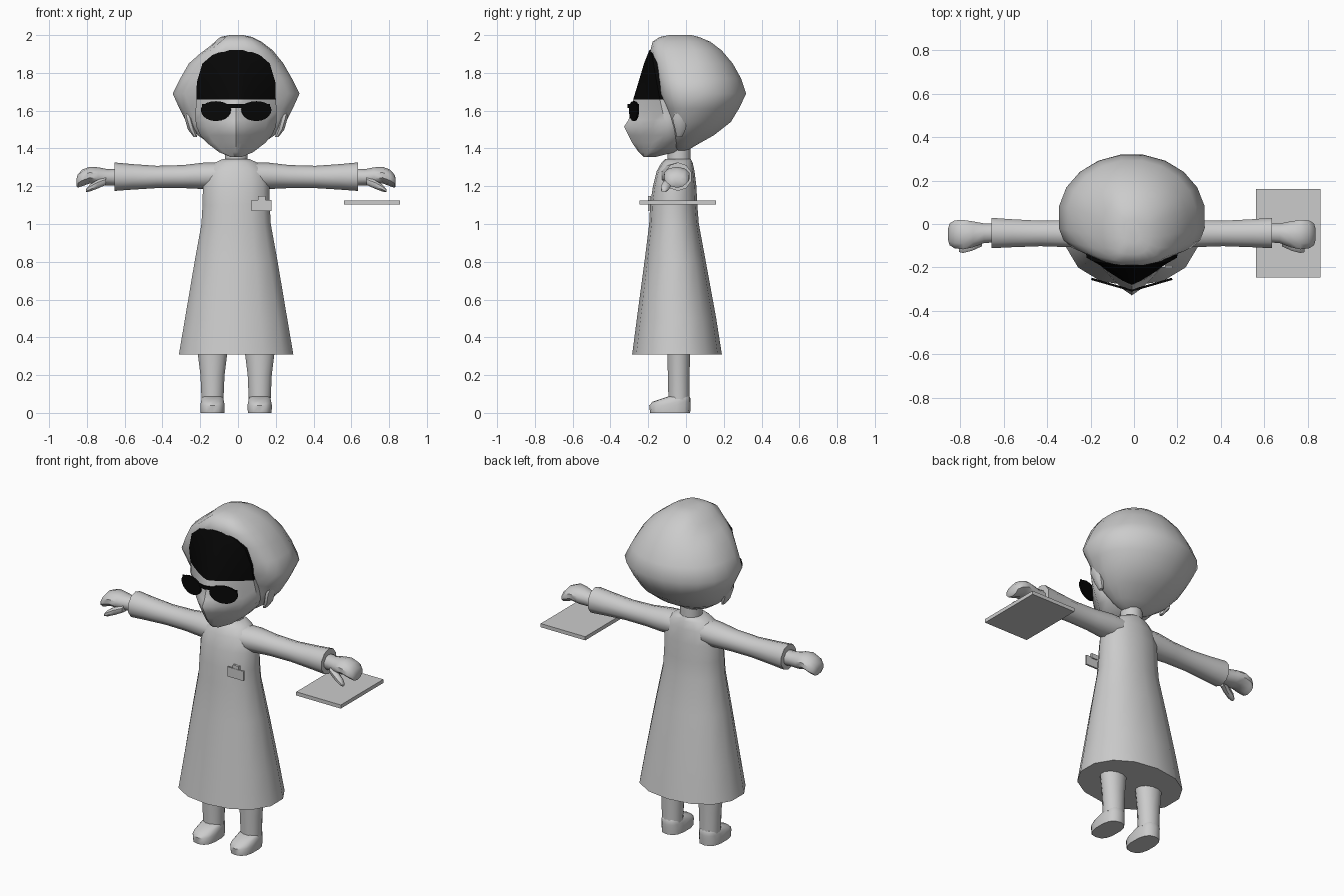
import bpy, bmesh, math
from mathutils import Vector, Matrix

if "Cube" in bpy.data.objects:
    bpy.data.objects.remove(bpy.data.objects["Cube"])

CX = -0.01  # body centre line


def mat(name, v):
    m = bpy.data.materials.new(name)
    m.diffuse_color = (v, v, v, 1)
    m.use_nodes = True
    m.node_tree.nodes["Principled BSDF"].inputs["Base Color"].default_value = m.diffuse_color
    return m


GREY, BLACK = mat("plain_grey", 0.6), mat("black", 0.002)


def finish(name, bm, mats, angle=45):
    bmesh.ops.recalc_face_normals(bm, faces=bm.faces)
    me = bpy.data.meshes.new(name)
    bm.to_mesh(me)
    bm.free()
    ob = bpy.data.objects.new(name, me)
    bpy.context.collection.objects.link(ob)
    for m in mats:
        me.materials.append(m)
    bpy.ops.object.select_all(action='DESELECT')
    ob.select_set(True)
    bpy.context.view_layer.objects.active = ob
    bpy.ops.object.shade_smooth_by_angle(angle=math.radians(angle))
    return ob


def loft(name, rings, mats=(GREY,), angle=45, rule=None):
    """Skin a list of equal-length point rings and cap both ends."""
    bm = bmesh.new()
    vs = [[bm.verts.new(p) for p in r] for r in rings]
    n = len(vs[0])
    for a, b in zip(vs, vs[1:]):
        for i in range(n):
            j = (i + 1) % n
            bm.faces.new((a[i], a[j], b[j], b[i]))
    bm.faces.new(vs[0])
    bm.faces.new(vs[-1])
    if rule:
        for f in bm.faces:
            f.material_index = rule(f.calc_center_median())
    return finish(name, bm, mats, angle)


def oval(n, p=2.0):
    """Unit superellipse, starting half a step off the axis."""
    out = []
    for i in range(n):
        a = 2 * math.pi * (i + 0.5) / n
        c, s = math.cos(a), math.sin(a)
        out.append((math.copysign(abs(c) ** (2 / p), c),
                    math.copysign(abs(s) ** (2 / p), s)))
    return out


def ring_z(z, cx, hx, y0, y1, n=12, p=2.0):
    return [(cx + hx * u, (y0 + y1) / 2 + (y1 - y0) / 2 * v, z) for u, v in oval(n, p)]


def ring_x(x, y0, y1, z0, z1, n=10):
    return [(x, (y0 + y1) / 2 + (y1 - y0) / 2 * u, (z0 + z1) / 2 + (z1 - z0) / 2 * v)
            for u, v in oval(n)]


def box(name, lo, hi, m):
    bm = bmesh.new()
    bmesh.ops.create_cube(bm, size=1)
    lo, hi = Vector(lo), Vector(hi)
    for v in bm.verts:
        v.co = (lo + hi) / 2 + v.co * (hi - lo)
    return finish(name, bm, (m,), 30)


# Long coat, closed at the hem
coat = [(0.31, .31, -.285, .19), (0.5, .277, -.26, .16), (0.8, .225, -.22, .105),
        (1.0, .188, -.195, .068), (1.1, .182, -.19, .06), (1.2, .18, -.175, .055),
        (1.28, .165, -.155, .045), (1.325, .115, -.13, .035), (1.345, .07, -.11, .025)]
loft("coat", [ring_z(z, CX, hx, a, b, 14, 2.15) for z, hx, a, b in coat])

# Neck
loft("neck", [ring_z(z, CX, .062, -.10, .025) for z in (1.3, 1.45)])

for s, side in ((-1, "left"), (1, "right")):
    # Sleeve, flared at the cuff
    sleeve = [(.08, -.14, .03, 1.19, 1.325), (.17, -.125, .03, 1.185, 1.325),
              (.28, -.11, .02, 1.19, 1.312), (.42, -.105, .018, 1.19, 1.308),
              (.55, -.11, .025, 1.182, 1.317), (.645, -.115, .032, 1.175, 1.326)]
    loft(side + "_sleeve", [ring_x(CX + s * x, *r) for x, *r in sleeve])
    # Hand with a drooping thumb
    hand = [(.6, -.085, .005, 1.20, 1.295), (.68, -.09, .005, 1.205, 1.29),
            (.73, -.11, .015, 1.205, 1.30), (.775, -.12, .022, 1.215, 1.303),
            (.815, -.115, .02, 1.20, 1.288), (.838, -.10, .005, 1.192, 1.262),
            (.845, -.075, -.02, 1.20, 1.24)]
    loft(side + "_hand", [ring_x(CX + s * x, *r) for x, *r in hand])
    thumb = [(.69, -.105, -.05, 1.205, 1.25), (.735, -.125, -.075, 1.185, 1.235),
             (.775, -.135, -.09, 1.17, 1.21), (.795, -.13, -.105, 1.168, 1.185)]
    loft(side + "_thumb", [ring_x(CX + s * x, *r, 8) for x, *r in thumb])
    # Trouser leg
    lx = CX + s * .125
    leg = [(.07, .06, -.095, .02), (.2, .066, -.098, .021), (.34, .084, -.102, .024)]
    loft(side + "_leg", [ring_z(z, lx, *r) for z, *r in leg])
    # Shoe
    shoe = [(0, .064, -.19, .022), (.04, .066, -.195, .025), (.06, .062, -.175, .025),
            (.078, .058, -.12, .023), (.088, .05, -.09, .018)]
    loft(side + "_shoe", [ring_z(z, lx, *r, 14, 2.6) for z, *r in shoe])
    # Ear
    ear = [(1.46, .215, .01, -.05, -.02), (1.50, .235, .022, -.06, .0),
           (1.56, .252, .022, -.075, .005), (1.61, .268, .008, -.05, -.01)]
    loft(side + "_ear", [ring_z(z, CX + s * x, *r, 8) for z, x, *r in ear])


# Face: wedge-shaped front with the dark forehead above the eyes
def face_ring(z, hx, yf, ys, yb):
    half = [(hx * t, yf + (ys - yf) * t ** 1.25) for t in (.2, .45, .75, 1)]
    half += [(hx * .97, (ys + yb) / 2), (hx * .6, yb)]
    pts = [(0, yf)] + half + [(-x, y) for x, y in reversed(half)]
    return [(CX + x, y, z) for x, y in pts]


face = [(1.355, .03, -.225, -.21, -.16), (1.38, .09, -.25, -.18, -.06),
        (1.43, .155, -.285, -.13, .0), (1.47, .19, -.305, -.115, .0),
        (1.515, .21, -.328, -.11, .0), (1.55, .215, -.305, -.115, .0),
        (1.6, .215, -.29, -.125, .0), (1.658, .21, -.28, -.138, .0),
        (1.75, .208, -.252, -.155, .0), (1.85, .178, -.222, -.172, .0),
        (1.895, .125, -.204, -.180, .0), (1.92, .06, -.194, -.184, .0)]
loft("face", [face_ring(*r) for r in face], (GREY, BLACK), 50,
     lambda c: int(c.z > 1.655))


# Hair: broad flat front edge, round pointed back
def hair_ring(z, hx, yf, ym, yb, n=20):
    pts = []
    for i in range(n):
        a = 2 * math.pi * (i + 0.5) / n
        c, s = math.cos(a), math.sin(a)
        if s < 0:  # squarer towards the forehead
            x, y = math.copysign(abs(c) ** .62, c) * hx, ym - (ym - yf) * abs(s) ** .62
        else:
            x, y = c * hx, ym + (yb - ym) * s
        if x < -.1 and z > 1.88:  # side parting sits lower
            pts.append((CX + x, y, z - .02))
        else:
            pts.append((CX + x, y, z))
    return pts


hair = [(1.385, .05, -.06, -.02, .0), (1.42, .13, -.07, -.02, .06),
        (1.47, .205, -.08, -.01, .15), (1.54, .265, -.09, .01, .24),
        (1.61, .302, -.115, .03, .283), (1.69, .338, -.146, .04, .322),
        (1.77, .298, -.163, .035, .295), (1.85, .252, -.178, .03, .25),
        (1.92, .195, -.19, .02, .19), (1.965, .135, -.178, .0, .13),
        (1.99, .085, -.14, -.02, .07), (2.0, .035, -.09, -.02, .03)]
loft("hair", [hair_ring(*r) for r in hair], angle=60)

# Dark glasses: two swept-back lenses and a bridge
for s, side in ((-1, "left"), (1, "right")):
    bm = bmesh.new()
    bmesh.ops.create_cone(bm, cap_ends=True, segments=20, radius1=1, radius2=1, depth=.01)
    bmesh.ops.rotate(bm, verts=bm.verts, matrix=Matrix.Rotation(math.pi / 2, 3, 'X'))
    for v in bm.verts:  # flattened top edge
        v.co.x *= .082
        v.co.z *= .045 if v.co.z > 0 else .06
    bmesh.ops.rotate(bm, verts=bm.verts, matrix=Matrix.Rotation(s * .28, 3, 'Z'))
    bmesh.ops.translate(bm, verts=bm.verts, vec=(CX + s * .107, -.275, 1.605))
    finish(side + "_lens", bm, (BLACK,), 30)
    arm = [(CX + s * x, y) for x, y in ((0, -.311), (.18, -.256), (.18, -.248), (0, -.302))]
    loft(side + "_glasses_bar", [[(x, y, z) for x, y in arm] for z in (1.615, 1.634)],
         (BLACK,), 30)

# Name badge with its clip
box("badge", (.072, -.202, 1.07), (.178, -.192, 1.128), GREY)
box("badge_clip", (.105, -.2, 1.12), (.145, -.185, 1.148), GREY)

# Flat board held under one hand
box("board", (.56, -.245, 1.102), (.857, .16, 1.124), GREY)
